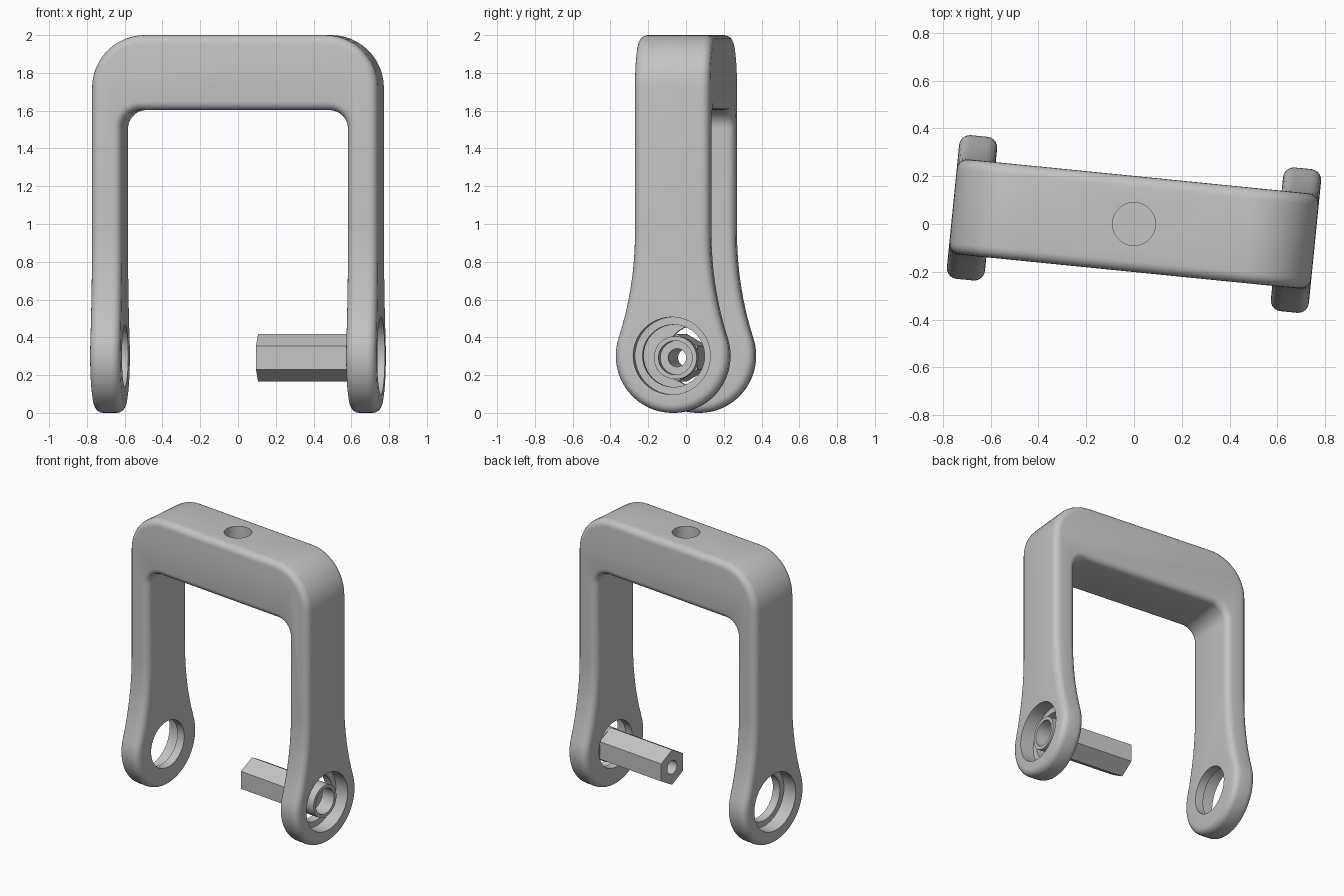
import bpy, bmesh
from math import sin, cos, pi, radians, asin
from mathutils import Matrix

if "Cube" in bpy.data.objects:
    bpy.data.objects.remove(bpy.data.objects["Cube"])

TURN = radians(-5.7)            # whole model is turned slightly about z
OUTER, INNER = 0.761, 0.601     # leg faces
DEPTH, EYE = 0.2, 0.302         # half depth of the bar, radius of the leg eyes

grey = bpy.data.materials.new("plain grey")
grey.use_nodes = True
grey.diffuse_color = (0.55, 0.55, 0.55, 1)
grey.node_tree.nodes["Principled BSDF"].inputs["Base Color"].default_value = (0.55, 0.55, 0.55, 1)


def make_object(name, bm):
    bmesh.ops.recalc_face_normals(bm, faces=bm.faces)
    mesh = bpy.data.meshes.new(name)
    bm.to_mesh(mesh)
    bm.free()
    mesh.materials.append(grey)
    ob = bpy.data.objects.new(name, mesh)
    bpy.context.collection.objects.link(ob)
    ob.rotation_euler.z = TURN
    return ob


def rod(name, start, end, radius, sides=64, y=0.0, z=EYE, upright=False):
    """Cylinder along x (or along z if upright) between two positions."""
    bm = bmesh.new()
    middle = (start + end) / 2
    if upright:
        place = Matrix.Translation((0, 0, middle))
    else:
        place = (Matrix.Translation((middle, y, z)) @ Matrix.Rotation(pi / 2, 4, 'Y')
                 @ Matrix.Rotation(pi / 2, 4, 'Z'))
    bmesh.ops.create_cone(bm, cap_ends=True, segments=sides, radius1=radius,
                          radius2=radius, depth=abs(end - start), matrix=place)
    return make_object(name, bm)


def apply(ob, mod):
    bpy.context.view_layer.update()
    bpy.context.view_layer.objects.active = ob
    bpy.ops.object.modifier_apply(modifier=mod.name)


def cut(ob, tool):
    mod = ob.modifiers.new("cut", 'BOOLEAN')
    mod.operation, mod.solver, mod.object = 'DIFFERENCE', 'EXACT', tool
    apply(ob, mod)
    bpy.data.objects.remove(tool)


def smooth(ob):
    bpy.ops.object.select_all(action='DESELECT')
    ob.select_set(True)
    bpy.context.view_layer.objects.active = ob
    bpy.ops.object.shade_smooth_by_angle(angle=radians(30))


# Yoke: stations (outer x, outer z, inner x, inner z, half depth) from foot to middle
stations = []
flare_top = 0.95
rise = flare_top - EYE
flare = (rise ** 2 + DEPTH ** 2 - EYE ** 2) / (2 * (EYE - DEPTH))
tangent = asin(rise / (flare + EYE))
for i in range(25):                                   # round eye
    a = radians(-88) + (tangent + radians(88)) * i / 24
    z = EYE + EYE * sin(a)
    stations.append((OUTER, z, INNER, z, EYE * cos(a)))
for i in range(1, 9):                                 # flare into the leg
    a = tangent * (1 - i / 8)
    z = flare_top - flare * sin(a)
    stations.append((OUTER, z, INNER, z, DEPTH + flare * (1 - cos(a))))
R, r = 0.28, 0.1
for i in range(13):                                   # shoulder
    a = pi / 2 * i / 12
    stations.append((OUTER - R + R * cos(a), 2 - R + R * sin(a),
                     INNER - r + r * cos(a), 1.603 - r + r * sin(a), DEPTH))
stations += [(-xo, zo, -xi, zi, d) for xo, zo, xi, zi, d in reversed(stations)]

bm = bmesh.new()
loops = [[bm.verts.new(p) for p in ((xo, -d, zo), (xo, d, zo), (xi, d, zi), (xi, -d, zi))]
         for xo, zo, xi, zi, d in stations]
for a, b in zip(loops, loops[1:]):
    for k in range(4):
        n = (k + 1) % 4
        bm.faces.new((a[k], a[n], b[n], b[k]))
bm.faces.new(loops[0])
bm.faces.new(loops[-1])
bmesh.ops.recalc_face_normals(bm, faces=bm.faces)
# Merge the flat sides into single faces so the rounding runs evenly
bmesh.ops.dissolve_limit(bm, angle_limit=radians(0.5), verts=bm.verts, edges=bm.edges)
yoke = make_object("yoke", bm)

# Rounded edges all round
bevel = yoke.modifiers.new("round", 'BEVEL')
bevel.width, bevel.segments = 0.045, 5
bevel.limit_method, bevel.angle_limit = 'ANGLE', radians(50)
bevel.use_clamp_overlap = False
apply(yoke, bevel)

# Stepped eye holes and the blind hole on top
for side in (-1, 1):
    cut(yoke, rod("eye_cutter", side * 0.5, side * 0.9, 0.165))
    cut(yoke, rod("recess_cutter", side * (OUTER - 0.1), side * 0.9, 0.205))
cut(yoke, rod("top_cutter", 1.72, 2.1, 0.09, upright=True))
smooth(yoke)

# Hexagonal shaft and its round collar inside one eye, bored right through
axis = dict(y=0.016, z=0.292)
shaft = rod("hex_shaft", 0.105, 0.63, 0.125, sides=6, **axis)
collar = rod("shaft_collar", 0.63, 0.73, 0.114, sides=48, **axis)
cut(shaft, rod("bore_cutter", 0, 0.9, 0.048, sides=40, **axis))
cut(collar, rod("socket_cutter", 0.5, 0.9, 0.09, sides=48, **axis))
smooth(shaft)
smooth(collar)
